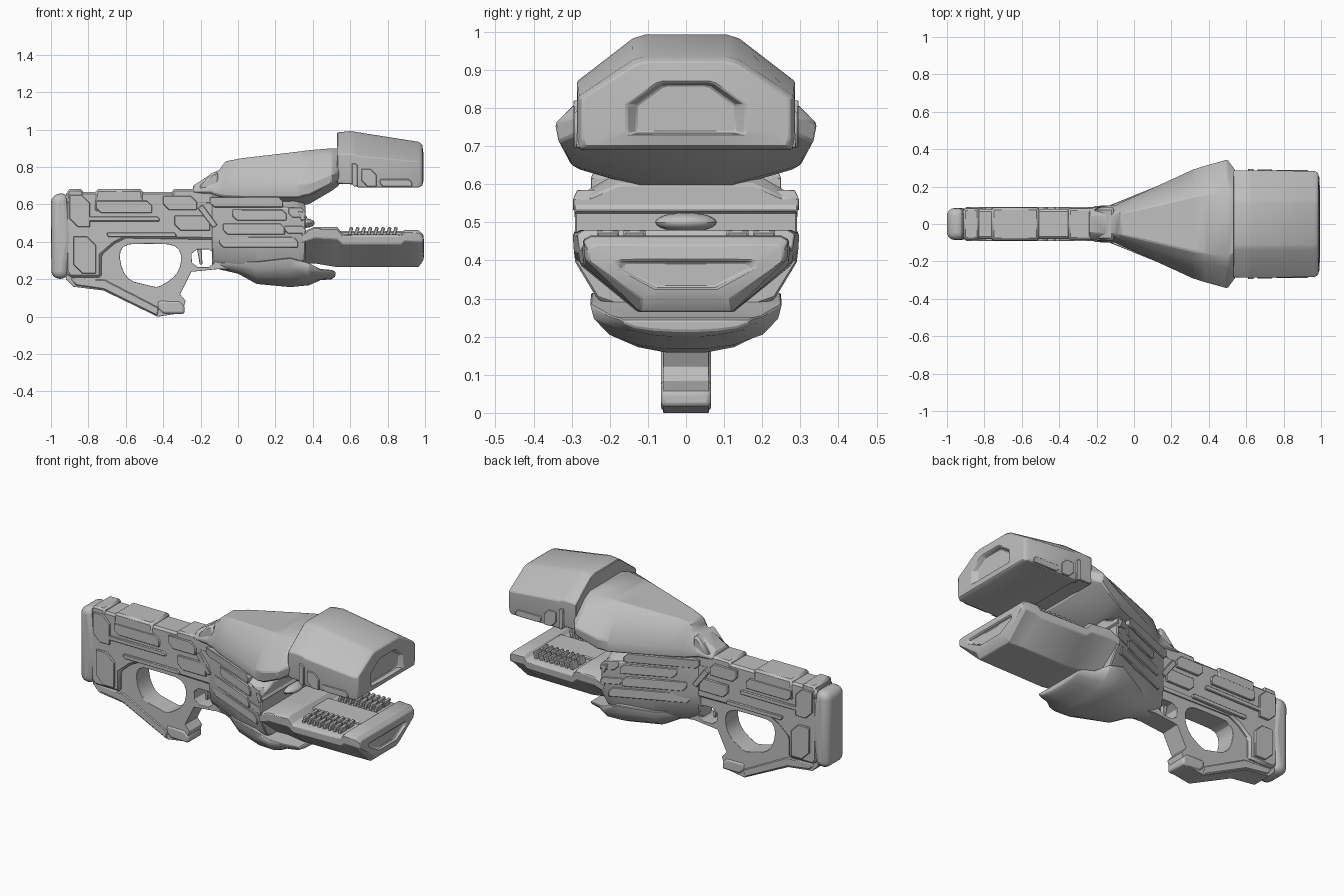
import bpy, bmesh, math
from mathutils import Matrix, Vector

if "Cube" in bpy.data.objects:
    bpy.data.objects.remove(bpy.data.objects["Cube"])

grey = bpy.data.materials.new("plain_grey")
grey.diffuse_color = (0.52, 0.52, 0.52, 1)
grey.use_nodes = True
grey.node_tree.nodes["Principled BSDF"].inputs["Base Color"].default_value = grey.diffuse_color


def finish(name, bm, bevel=0.0, segments=1, mirror=False, angle=32):
    bmesh.ops.recalc_face_normals(bm, faces=bm.faces[:])
    mesh = bpy.data.meshes.new(name)
    bm.to_mesh(mesh)
    bm.free()
    ob = bpy.data.objects.new(name, mesh)
    bpy.context.collection.objects.link(ob)
    mesh.materials.append(grey)
    bpy.ops.object.select_all(action='DESELECT')
    ob.select_set(True)
    bpy.context.view_layer.objects.active = ob
    bpy.ops.object.shade_smooth_by_angle(angle=math.radians(angle))
    if mirror:
        m = ob.modifiers.new("mirror", 'MIRROR')
        m.use_axis = (False, True, False)
    if bevel:
        b = ob.modifiers.new("bevel", 'BEVEL')
        b.width, b.segments, b.limit_method = bevel, segments, 'ANGLE'
        b.angle_limit = math.radians(35)


def flare_width(x):
    """Half width of the body, which widens towards the muzzle."""
    return 0.083 + max(0, x + 0.12) * 0.44


def rounded(pts, rounds=2):
    """Cut the corners of an outline until it is smooth."""
    pts = [Vector(p) for p in pts]
    for _ in range(rounds):
        pts = [q for i, p in enumerate(pts)
               for q in (pts[i - 1].lerp(p, .75), p.lerp(pts[(i + 1) % len(pts)], .25))]
    return pts


def prism(name, loops, y0, y1, bevel=0.006, segments=1, mirror=False, flare=False):
    """Side outline (first loop) with holes (other loops), extruded along y."""
    bm = bmesh.new()
    edges = []
    for loop in loops:
        vs = [bm.verts.new((x, y0, z)) for x, z in loop]
        edges += [bm.edges.new((vs[i - 1], vs[i])) for i in range(len(vs))]
    bmesh.ops.triangle_fill(bm, use_beauty=True, edges=edges)
    new = bmesh.ops.extrude_face_region(bm, geom=bm.faces[:])
    for v in new["geom"]:
        if isinstance(v, bmesh.types.BMVert):
            v.co.y = y1
    bmesh.ops.dissolve_limit(bm, angle_limit=0.01, verts=bm.verts[:], edges=bm.edges[:])
    if flare:
        for v in bm.verts:
            v.co.y += flare_width(v.co.x)
    finish(name, bm, bevel, segments, mirror)


def box_outline(x0, x1, z0, z1):
    """Box with two opposite corners cut off."""
    c = 0.4 * min(x1 - x0, z1 - z0)
    return [(x0, z0 + c), (x0, z1), (x1 - c, z1), (x1, z1 - c), (x1, z0), (x0 + c, z0)]


def loft(name, shape, stations, bevel=0.006, angle=32):
    """Skin of one half section, mirrored in y, scaled at stations (x, half width, bottom, top)."""
    bm = bmesh.new()
    ring = shape + [(-y, z) for y, z in reversed(shape)]
    rings = [[bm.verts.new((x, y * w, low + z * (top - low))) for y, z in ring]
             for x, w, low, top in stations]
    for a, b in zip(rings, rings[1:]):
        for i in range(len(ring)):
            bm.faces.new((a[i - 1], a[i], b[i], b[i - 1]))
    bm.faces.new(rings[0])
    bm.faces.new(rings[-1])
    finish(name, bm, bevel, angle=angle)


# Stock and grip frame with hand hole and trigger hole
hand_hole = rounded([(-.645, .385), (-.48, .39), (-.305, .385), (-.305, .24), (-.42, .155), (-.47, .165), (-.61, .2)])
trigger_hole = rounded([(-.25, .36), (-.125, .36), (-.125, .265), (-.245, .265)], 1)
prism("stock_frame", [[(-.92, .66), (-.92, .2), (-.88, .16), (-.72, .14), (-.43, 0), (-.30, .02),
      (-.28, .085), (-.31, .12), (-.25, .24), (-.10, .255), (0, .25), (0, .66)],
      hand_hole, trigger_hole], -.06, .06, .014, 2)
prism("trigger", [[(-.22, .37), (-.195, .37), (-.19, .28), (-.205, .28)]], -.015, .015, .003)
prism("butt_pad", [[(-.998, .205), (-1, .65), (-.91, .665), (-.88, .43), (-.91, .20)]], -.085, .085, .04, 4)
prism("stock_rail", [[(-.9, .21), (-.87, .165), (-.72, .143), (-.43, 0), (-.42, .05), (-.71, .2)]],
      -.065, .065, .008)
prism("grip_foot", [box_outline(-.43, -.285, .015, .085)], -.066, .066, .012, 2)

# Receiver and top covers
prism("receiver", [[(-.92, .24), (-.92, .667), (-.2, .667), (-.05, .69), (-.05, .41), (-.6, .42),
      (-.66, .39), (-.73, .33), (-.73, .21), (-.9, .21)]], -.08, .08, .012)
for i, (x0, x1) in enumerate([(-.92, -.82), (-.36, -.12)]):
    prism(f"top_cover_{i}", [[(x0, .6), (x0 + .01, .682), (x1 - .01, .682), (x1, .6)]], -.083, .083, .01)
prism("cheek_cover", [[(-.77, .56), (-.76, .682), (-.51, .682), (-.5, .56)]], -.088, .088, .012)

# Layered side plates, (x0, x1, z0, z1), following the flare of the body
plates = {
    "cheek_plate": (-.76, -.46, .555, .62),
    "rear_plate": (-.90, -.79, .48, .65),
    "middle_strip": (-.84, -.42, .51, .535),
    "long_strip": (-.70, -.33, .425, .45),
    "lower_plate": (-.88, -.76, .23, .43),
    "fore_plate": (-.40, -.22, .57, .645),
    "fore_block": (-.34, -.15, .46, .54),
    "upper_side_plate": (-.15, .24, .585, .64),
    "side_pod": (-.03, .26, .515, .572),
    "side_band": (-.08, .25, .44, .498),
    "fork_top": (.27, .36, .53, .585),
    "fork_bottom": (.25, .36, .445, .485),
    "chin_plate": (-.10, .32, .37, .425),
}
for name, box in plates.items():
    prism(name, [box_outline(*box)], -.05, .009 if box[1] < .3 else .003, .003, mirror=True, flare=True)
prism("slanted_bar", [[(-.215, .58), (-.19, .60), (-.11, .49), (-.135, .475)]], -.05, .014, .003,
      mirror=True, flare=True)

# Flared centre body
loft("centre_body", [(.6, 1), (1, .85), (1, .4), (.8, .12), (.4, 0)],
     [(-.14, .083, .265, .68), (.1, .178, .22, .66), (.3, .268, .23, .64), (.36, .293, .26, .6)])

# Upper shroud spreading towards the muzzle
loft("upper_shroud", [(.5, 1), (.68, .83), (1, .27), (.97, 0), (.4, -.2)],
     [(-.24, .085, .66, .70), (-.14, .098, .66, .765), (-.10, .10, .65, .785), (-.07, .115, .645, .83),
      (.02, .155, .64, .847), (.32, .293, .64, .882), (.38, .312, .65, .89), (.50, .345, .71, .90),
      (.54, .29, .735, .90)])
prism("shroud_crest", [[(-.22, .68), (-.14, .768), (-.11, .778), (-.10, .68)]], -.088, .088, .012)

# Upper jaw with recessed front face
loft("upper_jaw", [(.38, 1), (.49, .965), (1, .57), (1, .1), (.98, 0), (.35, 0)],
     [(.53, .285, .71, .985), (.60, .286, .708, .992), (.63, .286, .705, .988), (.64, .286, .69, .986),
      (.965, .284, .69, .935), (.985, .272, .70, .92), (.992, .155, .73, .868), (.965, .13, .735, .86)], .004)
for i, (x0, x1, z1) in enumerate([(.61, .64, .82), (.66, .74, .79), (.76, .93, .735)]):
    prism(f"jaw_side_plate_{i}", [box_outline(x0, x1, .695, z1)], .25, .295 - .003 * i, .003, mirror=True)

# Lower jaw with sunken fin bed and recessed front face
loft("lower_jaw", [(.3, 1), (.93, 1), (1, .95), (.99, .7), (.45, 0), (.3, 0)],
     [(.34, .294, .28, .45), (.41, .297, .285, .48), (.53, .285, .265, .48), (.56, .28, .265, .44),
      (.87, .272, .265, .44), (.89, .27, .265, .465), (.965, .268, .265, .462), (.99, .258, .30, .44),
      (.995, .18, .325, .40), (.98, .165, .33, .395)], .004)

# Two rows of slanted cooling fins on each side of the lower jaw
bm = bmesh.new()
for y in (-.205, -.135, .135, .205):
    for i in range(8):
        m = Matrix.Translation((.60 + .034 * i, y, .452)) @ Matrix.Rotation(.3, 4, 'Y')
        bmesh.ops.create_cube(bm, size=1, matrix=m @ Matrix.Diagonal((.019, .058, .055, 1)))
finish("cooling_fins", bm, .004)
prism("fin_spine", [box_outline(.5, .9, .42, .457)], -.08, .08)

# Throat between the jaws: rib and lens
prism("throat_rib", [[(.32, .565), (.35, .56), (.37, .53), (.34, .51)]], -.293, .293, .003)
bm = bmesh.new()
bmesh.ops.create_uvsphere(bm, u_segments=24, v_segments=12, radius=1,
                          matrix=Matrix.Translation((.36, 0, .5)) @ Matrix.Diagonal((.05, .08, .025, 1)))
finish("throat_lens", bm)

# Scooped belly guard under the body
loft("belly_guard", [(.6, 1), (1, 1), (.96, .68), (.8, .32), (.5, .09), (.2, 0)],
     [(-.13, .05, .26, .29), (0, .10, .23, .295), (.10, .165, .175, .295), (.28, .25, .158, .315),
      (.38, .252, .168, .285), (.44, .20, .195, .255), (.50, .18, .20, .25), (.52, .165, .215, .242)], .004, 45)
